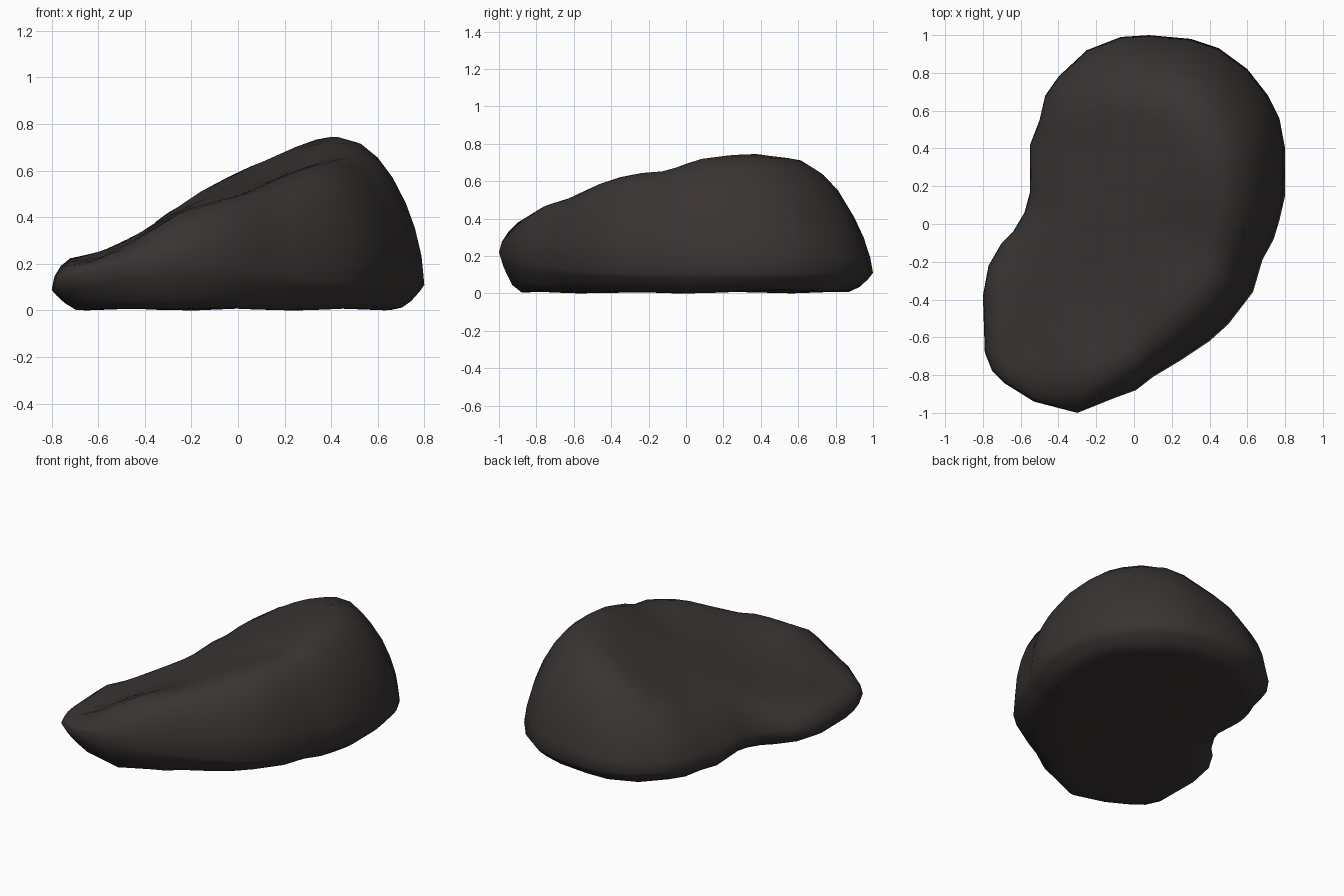
import bpy
import bmesh
import math

if "Cube" in bpy.data.objects:
    bpy.data.objects.remove(bpy.data.objects["Cube"])

# Kidney-shaped footprint of the boulder, counter-clockwise
OUTLINE = [(.80, .15), (.80, .40), (.77, .56), (.71, .68), (.60, .82), (.45, .93),
           (.30, .98), (.08, 1.0), (-.07, .99), (-.25, .92), (-.40, .78), (-.47, .68),
           (-.50, .55), (-.55, .42), (-.55, .17), (-.58, .06), (-.64, -.04), (-.70, -.10),
           (-.77, -.22), (-.80, -.38), (-.79, -.68), (-.75, -.78), (-.69, -.84),
           (-.53, -.94), (-.30, -1.0), (-.10, -.92), (.01, -.88), (.10, -.81),
           (.25, -.72), (.40, -.62), (.50, -.53), (.63, -.36), (.68, -.19),
           (.74, -.08), (.77, .02)]


def bump(x, y, cx, cy, radius):
    return math.exp(-((x - cx) ** 2 + (y - cy) ** 2) / radius ** 2)


def waist(x, y):
    """Height of the widest line around the boulder."""
    return 0.11 + 0.11 * max(0.0, -y) ** 4 - 0.08 * max(0.0, -x - 0.5)


def top_height(x, y, d):
    """Tilted top slab, rounded off towards the edge at distance d."""
    slab = min(0.75, max(0.20, 0.535 + 0.47 * x + 0.10 * y))
    slab += 0.09 * bump(x, y, -0.25, -0.82, 0.26)
    slab += 0.04 * bump(x, y, -0.68, -0.38, 0.20)
    slab -= 0.05 * bump(x, y, 0.38, -0.12, 0.25)
    slab -= 0.035 * bump(x, y, -0.40, 0.45, 0.25)
    base = waist(x, y)
    width = (0.10 + 0.46 * max(0.0, slab - base)) * (1 + 0.25 * max(-0.7, y))
    roundness = 0.56 + 0.15 * max(-0.4, y)
    t = min(1.0, d / width)
    return base + (slab - base) * (1 - (1 - t) ** 2) ** roundness


def bottom_height(x, y, d):
    """Flat, slightly uneven underside with a rounded rim."""
    t = min(1.0, d / 0.14)
    floor = 0.008 + 0.008 * math.sin(7 * x) * math.cos(6 * y)
    return floor + (waist(x, y) - floor) * (1 - t) ** 2


def add_ring(bm, scale, height):
    return [bm.verts.new((x * scale, y * scale,
                          height(x * scale, y * scale, (1 - scale) * math.hypot(x, y))))
            for x, y in OUTLINE]


def add_cap(bm, rim, scales, height):
    """Concentric rings from the waist inwards, closed by a centre fan."""
    n = len(rim)
    outer = rim
    for s in scales:
        inner = add_ring(bm, s, height)
        for i in range(n):
            j = (i + 1) % n
            bm.faces.new((outer[i], outer[j], inner[j], inner[i]))
        outer = inner
    centre = bm.verts.new((0, 0, height(0, 0, 1)))
    for i in range(n):
        bm.faces.new((outer[i], outer[(i + 1) % n], centre))


# Boulder
bm = bmesh.new()
waist_ring = add_ring(bm, 1.0, top_height)
add_cap(bm, waist_ring, (.985, .95, .90, .83, .75, .66, .56, .44, .30, .15), top_height)
add_cap(bm, waist_ring, (.975, .93, .88, .82, .60, .30), bottom_height)
# Soften the ridge between the slab and the sides
ridge = [v for v in bm.verts if v.co.z > 0.25]
bmesh.ops.smooth_vert(bm, verts=ridge, factor=0.25, use_axis_z=True)
bmesh.ops.recalc_face_normals(bm, faces=bm.faces)
low = min(v.co.z for v in bm.verts)
for v in bm.verts:
    v.co.z -= low
mesh = bpy.data.meshes.new("boulder")
bm.to_mesh(mesh)
bm.free()
mesh.shade_smooth()

stone = bpy.data.materials.new("dark stone")
stone.diffuse_color = (0.041, 0.034, 0.033, 1)
stone.use_nodes = True
stone.node_tree.nodes["Principled BSDF"].inputs["Base Color"].default_value = stone.diffuse_color
mesh.materials.append(stone)
boulder = bpy.data.objects.new("boulder", mesh)
bpy.context.collection.objects.link(boulder)
